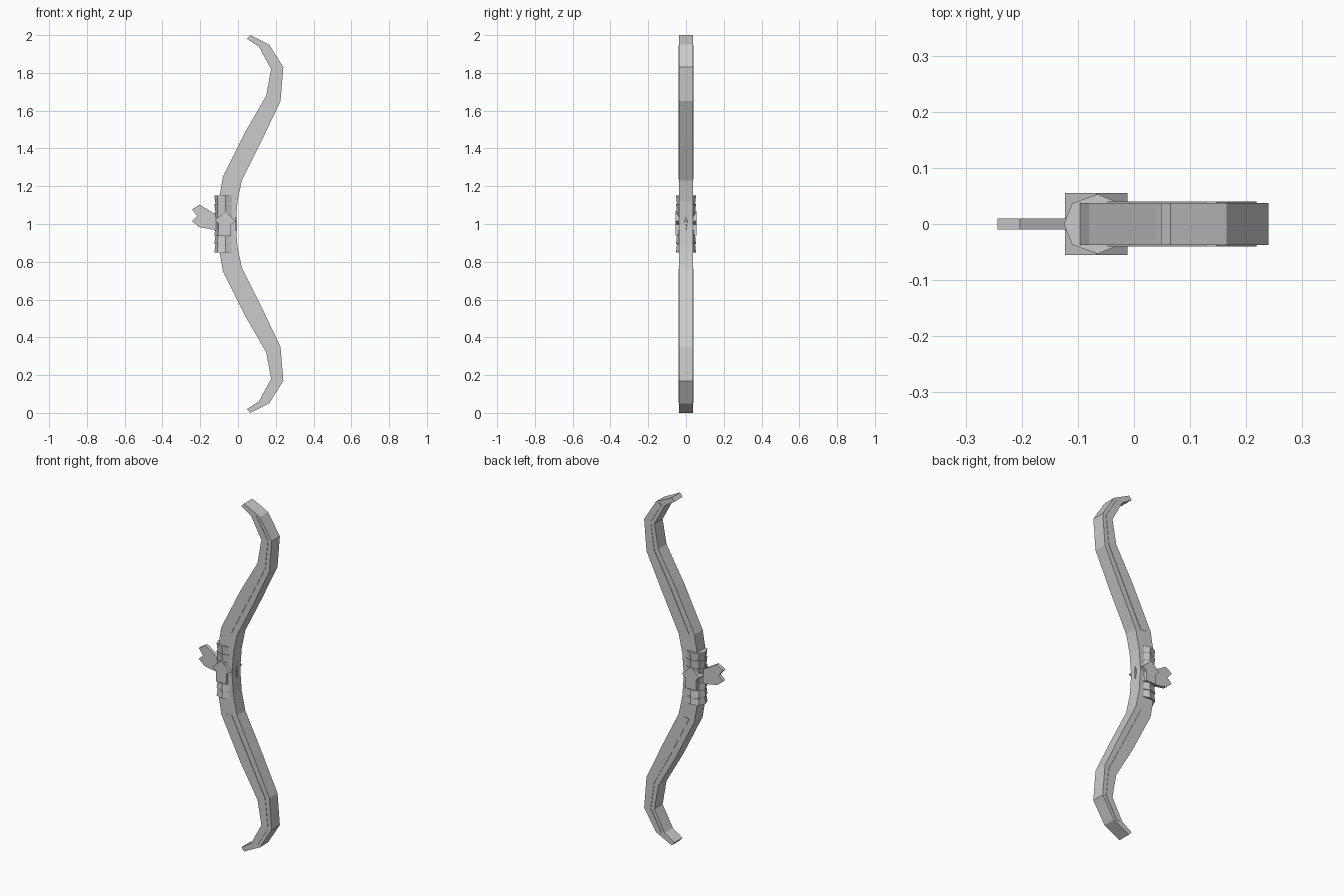
import bpy, bmesh

if "Cube" in bpy.data.objects:
    bpy.data.objects.remove(bpy.data.objects["Cube"])


def add_object(name, bm):
    bmesh.ops.recalc_face_normals(bm, faces=bm.faces)
    mesh = bpy.data.meshes.new(name)
    bm.to_mesh(mesh)
    bm.free()
    ob = bpy.data.objects.new(name, mesh)
    bpy.context.collection.objects.link(ob)
    return ob


def loft(name, rings):
    """Skin a list of equal-length vertex rings and cap both ends."""
    bm = bmesh.new()
    vs = [[bm.verts.new(p) for p in r] for r in rings]
    n = len(rings[0])
    for a, b in zip(vs, vs[1:]):
        for i in range(n):
            j = (i + 1) % n
            bm.faces.new((a[i], a[j], b[j], b[i]))
    bm.faces.new(vs[0])
    bm.faces.new(vs[-1])
    return add_object(name, bm)


def slab(name, outline, y):
    """Extrude an x-z outline symmetrically in y."""
    return loft(name, [[(x, s * y, z) for x, z in outline] for s in (-1, 1)])


# Upper half of the bow: pairs of (back x, z) and (belly x, z)
half = [((-0.10, 1.13), (-0.003, 1.12)), ((-0.08, 1.25), (0.02, 1.23)),
        ((0.04, 1.49), (0.125, 1.44)), ((0.15, 1.68), (0.225, 1.65)),
        ((0.175, 1.82), (0.24, 1.83)), ((0.11, 1.94), (0.165, 1.95)),
        ((0.048, 1.98), (0.065, 2.0))]
flip = lambda p: (p[0], 2 - p[1])
stations = ([(flip(a), flip(b)) for a, b in reversed(half)]
            + [((-0.105, 1.0), (-0.012, 1.0))] + half)


def beam(name, pairs, y):
    return loft(name, [[(a[0], -y, a[1]), (b[0], -y, b[1]),
                        (b[0], y, b[1]), (a[0], y, a[1])] for a, b in pairs])


beam("bow_stave", stations, 0.0375)


# Thin raised strip along the middle of each limb
def between(pair, t):
    a, b = pair
    return (a[0] + (b[0] - a[0]) * t, a[1] + (b[1] - a[1]) * t)


strip = [(between(p, 0.33), between(p, 0.67)) for p in half[1:6]]
beam("upper_limb_strip", strip, 0.04)
beam("lower_limb_strip", [(flip(a), flip(b)) for a, b in strip], 0.04)

# Faceted grip wrap: a core with flared bands above and below the centre
grip = [(-0.125, 0), (-0.11, 0.037), (-0.065, 0.053), (-0.03, 0.039),
        (-0.03, -0.039), (-0.065, -0.053), (-0.11, -0.037)]


def grip_ring(z, s):
    return [(-0.065 + (x + 0.065) * s, y * s, z) for x, y in grip]


loft("grip_core", [grip_ring(0.87, 0.91), grip_ring(1.14, 0.91)])
for i, (outer, inner) in enumerate([(0.15, 0.115), (0.105, 0.07), (0.06, 0.025)]):
    for side, name in ((1, "upper"), (-1, "lower")):
        loft(f"{name}_grip_band_{i + 1}",
             [grip_ring(1 + side * outer, 1.0),
              grip_ring(1 + side * inner, 0.93)])

# Pointed leaf plate across the grip
slab("grip_leaf_plate", [(-0.068, 1.068), (-0.012, 1.015), (-0.036, 0.998),
                         (-0.036, 0.94), (-0.102, 0.94), (-0.102, 1.0),
                         (-0.123, 1.02)], 0.055)

# Notched leaf standing out from the back of the grip
slab("back_leaf", [(-0.10, 0.965), (-0.205, 0.983), (-0.243, 1.015),
                   (-0.215, 1.042), (-0.243, 1.077), (-0.203, 1.102),
                   (-0.12, 1.052), (-0.10, 1.04)], 0.01)

# Small diamond stud on the belly side
loft("belly_stud", [[(-0.03, 0, 1.05), (-0.03, 0.012, 1.02),
                     (-0.03, 0, 0.95), (-0.03, -0.012, 1.02)],
                    [(-0.005, 0, 1.035), (-0.005, 0.006, 1.015),
                     (-0.005, 0, 0.965), (-0.005, -0.006, 1.015)]])
